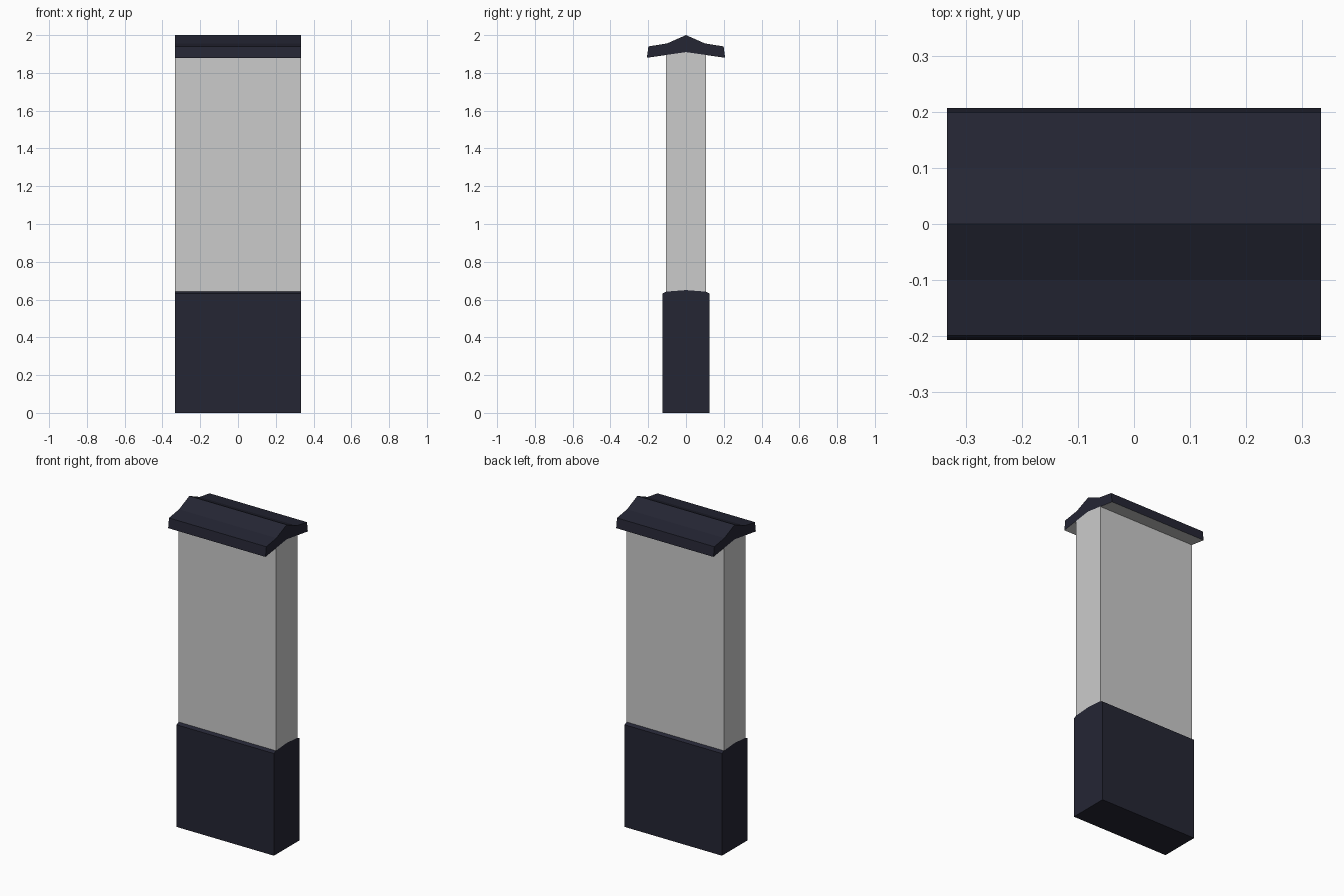
import bpy, bmesh

if "Cube" in bpy.data.objects:
    bpy.data.objects.remove(bpy.data.objects["Cube"])

HALF = 0.333  # half length along x


def material(name, rgb):
    m = bpy.data.materials.new(name)
    m.diffuse_color = (*rgb, 1)
    m.use_nodes = True
    m.node_tree.nodes["Principled BSDF"].inputs["Base Color"].default_value = m.diffuse_color
    return m


def mirrored(half):
    """Complete a (y, z) half profile that starts and ends on y = 0."""
    return half + [(-y, z) for y, z in reversed(half) if y > 0]


def extrude_profile(name, half, mats=()):
    """Extrude a mirrored cross-section along x into a closed prism."""
    bm = bmesh.new()
    face = bm.faces.new([bm.verts.new((-HALF, y, z)) for y, z in mirrored(half)])
    new = bmesh.ops.extrude_face_region(bm, geom=[face])["geom"]
    bmesh.ops.translate(bm, vec=(2 * HALF, 0, 0),
                        verts=[g for g in new if isinstance(g, bmesh.types.BMVert)])
    bmesh.ops.recalc_face_normals(bm, faces=bm.faces)
    mesh = bpy.data.meshes.new(name)
    bm.to_mesh(mesh)
    bm.free()
    for m in mats:
        mesh.materials.append(m)
    obj = bpy.data.objects.new(name, mesh)
    bpy.context.collection.objects.link(obj)
    return obj


dark = material("dark_slate", (0.018, 0.019, 0.034))
grey = material("plain_grey", (0.8, 0.8, 0.8))

# Plinth with a gently crowned top
extrude_profile("wall_base", [(0, 0), (0.124, 0), (0.124, 0.632),
                              (0.105, 0.642), (0, 0.65)], [dark])

# Wall panel fitted between plinth and roof
extrude_profile("wall_panel", [(0, 0.65), (0.105, 0.642), (0.105, 1.895), (0, 1.91)])

# Flared roof cap, with a grey soffit underneath
roof = extrude_profile("roof_cap", [(0, 1.91), (0.207, 1.88), (0.199, 1.94),
                                    (0.1, 1.956), (0, 2.0)], [dark, grey])
for p in roof.data.polygons:
    if p.normal.z < -0.5:
        p.material_index = 1
